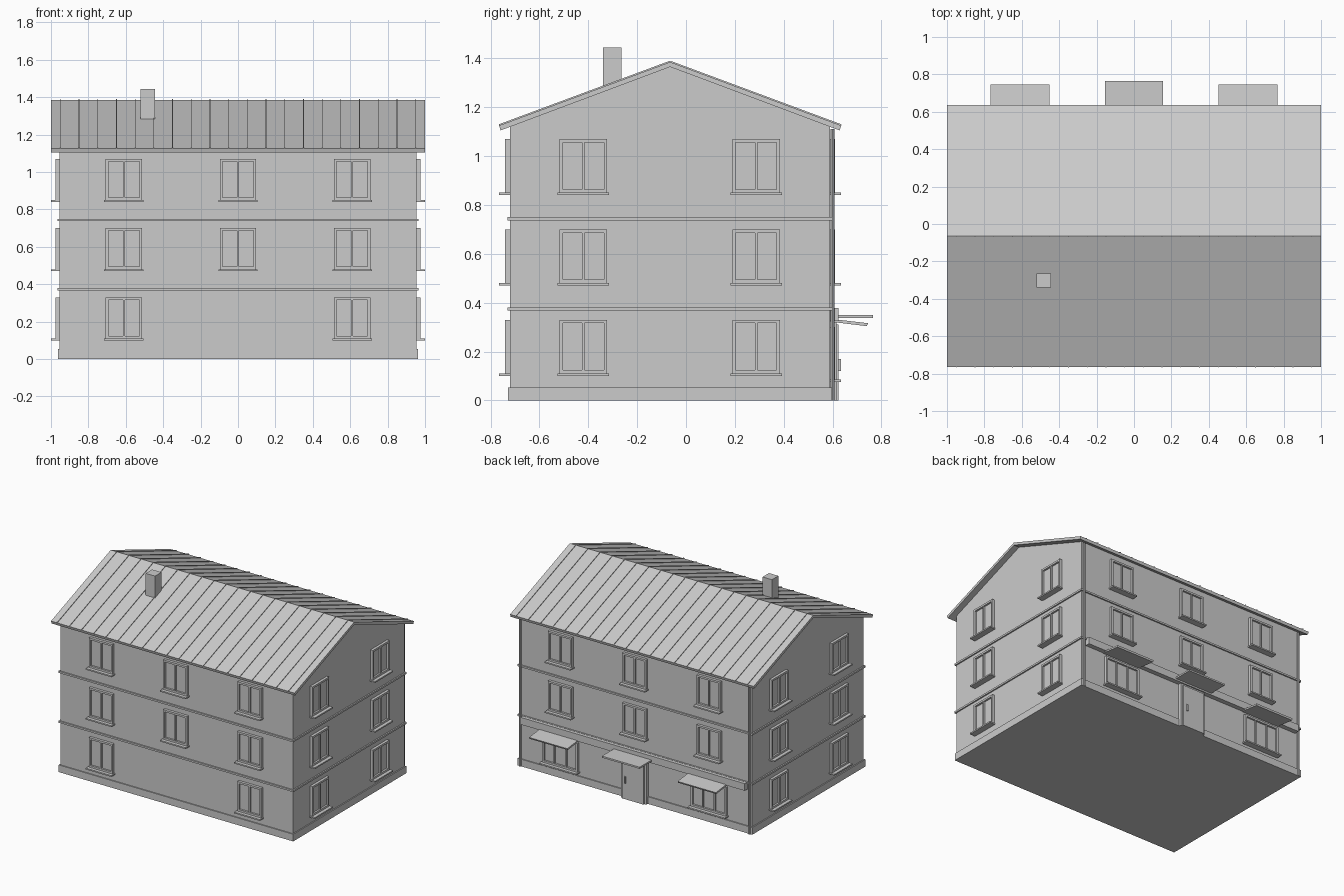
import bpy, bmesh, math
from mathutils import Matrix, Vector

old = bpy.data.objects.get("Cube")
if old:
    bpy.data.objects.remove(old)

grey = bpy.data.materials.new("plain_grey")
grey.use_nodes = True
grey.diffuse_color = (0.6, 0.6, 0.6, 1)
grey.node_tree.nodes["Principled BSDF"].inputs["Base Color"].default_value = (0.6, 0.6, 0.6, 1)

# House dimensions
HALF_X, FRONT, BACK = 0.955, -0.72, 0.59
MID = (FRONT + BACK) / 2
RIDGE, EAVE, OVERHANG, ROOF_T = 1.385, 1.125, 0.7, 0.02
FLOOR = 0.37


def finish(name, bm):
    bmesh.ops.recalc_face_normals(bm, faces=bm.faces)
    mesh = bpy.data.meshes.new(name)
    bm.to_mesh(mesh)
    bm.free()
    mesh.materials.append(grey)
    obj = bpy.data.objects.new(name, mesh)
    bpy.context.collection.objects.link(obj)
    return obj


def add_box(bm, lo, hi, matrix=Matrix()):
    lo, hi = Vector(lo), Vector(hi)
    fit = Matrix.Translation((lo + hi) / 2) @ Matrix.Diagonal((*(hi - lo), 1))
    bmesh.ops.create_cube(bm, size=1, matrix=matrix @ fit)


def box(name, lo, hi):
    bm = bmesh.new()
    add_box(bm, lo, hi)
    return finish(name, bm)


def extrude_x(name, profile, x0, x1):
    """Prism along x from a (y, z) outline."""
    bm = bmesh.new()
    face = bm.faces.new([bm.verts.new((x0, y, z)) for y, z in profile])
    ext = bmesh.ops.extrude_face_region(bm, geom=[face])
    moved = [g for g in ext["geom"] if isinstance(g, bmesh.types.BMVert)]
    bmesh.ops.translate(bm, vec=(x1 - x0, 0, 0), verts=moved)
    return finish(name, bm)


def window(name, place, width=0.195, height=0.22, panes=2):
    """Framed window and sill; local -y faces out, z = 0 is the sill top."""
    bm = bmesh.new()
    w, rim, bar = width / 2, 0.014, 0.005
    add_box(bm, (-w, -0.006, 0), (w, 0.005, height), place)
    for s in (-1, 1):
        add_box(bm, (min(s * w, s * (w - rim)), -0.02, 0),
                (max(s * w, s * (w - rim)), 0, height), place)
    add_box(bm, (-w + rim, -0.02, 0), (w - rim, 0, rim), place)
    add_box(bm, (-w + rim, -0.02, height - rim), (w - rim, 0, height), place)
    for i in range(1, panes):
        x = -w + width * i / panes
        add_box(bm, (x - bar, -0.018, rim), (x + bar, 0, height - rim), place)
    add_box(bm, (-w - 0.008, -0.045, -0.01), (w + 0.008, 0, 0), place)
    return finish(name, bm)


def facing(x, y, z, degrees):
    return Matrix.Translation((x, y, z)) @ Matrix.Rotation(math.radians(degrees), 4, "Z")


# Walls with gables, plinth and floor bands
slope = (RIDGE - EAVE) / OVERHANG
wall_top = RIDGE - ROOF_T - slope * (BACK - MID)
extrude_x("walls", [(FRONT, 0), (BACK, 0), (BACK, wall_top),
                    (MID, RIDGE - ROOF_T), (FRONT, wall_top)], -HALF_X, HALF_X)
box("plinth", (-0.963, FRONT - 0.008, 0), (0.963, BACK + 0.008, 0.053))
for n in (1, 2):
    box("floor_band", (-0.965, FRONT - 0.01, FLOOR * n - 0.003),
        (0.965, BACK + 0.01, FLOOR * n + 0.01))

# Roof shell and standing seams
yf, yb = MID - OVERHANG, MID + OVERHANG
extrude_x("roof", [(yf, EAVE), (MID, RIDGE), (yb, EAVE), (yb - 0.006, EAVE - ROOF_T),
                   (MID, RIDGE - ROOF_T), (yf + 0.006, EAVE - ROOF_T)], -1, 1)
bm = bmesh.new()
length = math.hypot(OVERHANG, RIDGE - EAVE)
for side in (0, 180):
    tilt = (Matrix.Translation((0, MID, RIDGE)) @ Matrix.Rotation(math.radians(side), 4, "Z")
            @ Matrix.Rotation(math.atan(slope), 4, "X"))
    for i in range(20):
        x = -0.95 + 0.1 * i
        add_box(bm, (x - 0.002, -length, -0.002), (x + 0.002, 0, 0.005), tilt)
finish("roof_seams", bm)
box("chimney", (-0.52, -0.34, 1.2), (-0.443, -0.265, 1.445))

# Windows on every side, floor by floor
for n in range(3):
    z = 0.11 + FLOOR * n
    for x in (-0.61, 0, 0.61):
        if n or x:
            window("front_window", facing(x, FRONT, z, 0))
        if n:
            window("back_window", facing(x, BACK, z, 180))
    for y in (-0.42, 0.287):
        window("left_window", facing(HALF_X, y, z, 90))
        window("right_window", facing(-HALF_X, y, z, -90))

# Back ground floor: shop windows, sloped awnings, sign board
for x in (-0.61, 0.61):
    window("shop_window", facing(x, BACK, 0.085, 180), 0.29, 0.215, 3)
    extrude_x("shop_awning", [(BACK, 0.322), (BACK, 0.334), (0.745, 0.316), (0.74, 0.304)],
              x - 0.157, x + 0.157)
box("sign_board", (-0.92, BACK, 0.325), (0.92, 0.625, 0.378))

# Back door with canopy and handle
box("door_frame", (-0.105, BACK, 0), (0.105, 0.615, 0.325))
box("door_leaf", (-0.09, BACK, 0), (0.09, 0.625, 0.31))
box("door_handle", (0.055, 0.62, 0.12), (0.065, 0.634, 0.17))
box("door_canopy", (-0.155, BACK, 0.337), (0.155, 0.765, 0.349))

# Downpipes at the back corners
for x in (-0.94, 0.94):
    bm = bmesh.new()
    bmesh.ops.create_cone(bm, cap_ends=True, segments=8, radius1=0.008, radius2=0.008, depth=1.11,
                          matrix=Matrix.Translation((x, BACK + 0.01, 0.555)))
    finish("downpipe", bm)
